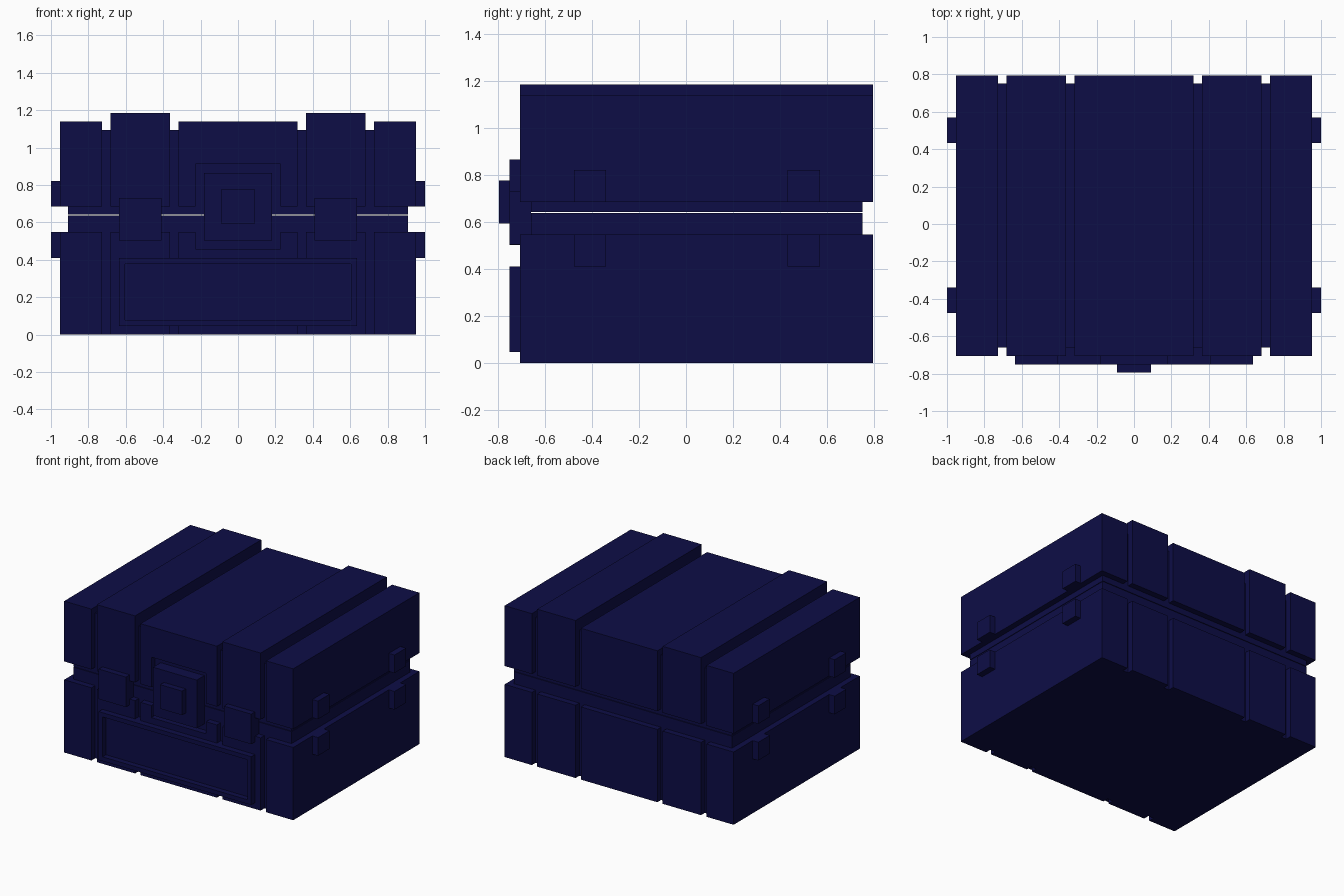
import bpy, bmesh

cube = bpy.data.objects.get("Cube")
if cube:
    bpy.data.objects.remove(cube, do_unlink=True)

NAVY = (0.004, 0.004, 0.062, 1.0)
navy = bpy.data.materials.new("dark_navy")
navy.diffuse_color = NAVY
navy.use_nodes = True
bsdf = next(n for n in navy.node_tree.nodes if n.type == 'BSDF_PRINCIPLED')
bsdf.inputs["Base Color"].default_value = NAVY
bsdf.inputs["Roughness"].default_value = 0.8

FRONT, BACK = -0.705, 0.795            # outer planks
CORE_FRONT, CORE_BACK = -0.66, 0.75    # inner body, seen in the grooves
PROUD = -0.75                          # raised fittings on the front


def finish(name, bm):
    bmesh.ops.recalc_face_normals(bm, faces=bm.faces)
    mesh = bpy.data.meshes.new(name)
    bm.to_mesh(mesh)
    bm.free()
    mesh.materials.append(navy)
    obj = bpy.data.objects.new(name, mesh)
    bpy.context.collection.objects.link(obj)
    return obj


def box_bmesh(x, y, z):
    bm = bmesh.new()
    bmesh.ops.create_cube(bm, size=1)
    for v in bm.verts:
        v.co = [lo if c < 0 else hi for c, (lo, hi) in zip(v.co, (x, y, z))]
    return bm


def box(name, x, y, z):
    return finish(name, box_bmesh(x, y, z))


def mirrored(name, x, y, z):
    box("left_" + name, x, y, z)
    box("right_" + name, (-x[1], -x[0]), y, z)


def front_slab(name, points):
    """Extrude an x-z outline from the core out to the plank face."""
    bm = bmesh.new()
    face = bm.faces.new([bm.verts.new((x, FRONT, z)) for x, z in points])
    ext = bmesh.ops.extrude_face_region(bm, geom=[face])
    for v in ext["geom"]:
        if isinstance(v, bmesh.types.BMVert):
            v.co.y = CORE_FRONT
    return finish(name, bm)


# Inner bodies of base and lid, with a hairline gap between them
box("base_core", (-0.908, 0.908), (CORE_FRONT, CORE_BACK), (0, 0.637))
box("lid_core", (-0.908, 0.908), (CORE_FRONT, CORE_BACK), (0.641, 1.093))

# Planks running front to back, separated by grooves
for label, x, top in (("outer", (0.727, 0.953), 1.139),
                      ("raised", (0.363, 0.682), 1.185)):
    mirrored(label + "_base_plank", x, (FRONT, BACK), (0, 0.547))
    mirrored(label + "_lid_plank", x, (FRONT, BACK), (0.685, top))

# Centre planks, notched at the front around the latch
box("centre_base_plank", (-0.318, 0.318), (CORE_FRONT, BACK), (0, 0.547))
box("centre_lid_plank", (-0.318, 0.318), (CORE_FRONT, BACK), (0.685, 1.139))
front_slab("centre_base_front", [
    (-0.318, 0), (0.318, 0), (0.318, 0.547), (0.228, 0.547),
    (0.228, 0.456), (-0.228, 0.456), (-0.228, 0.547), (-0.318, 0.547)])
front_slab("centre_lid_front", [
    (-0.318, 1.139), (0.318, 1.139), (0.318, 0.685), (0.228, 0.685),
    (0.228, 0.911), (-0.228, 0.911), (-0.228, 0.685), (-0.318, 0.685)])

# Latch with its button
box("latch_plate", (-0.182, 0.182), (PROUD, CORE_FRONT), (0.502, 0.865))
box("latch_button", (-0.091, 0.091), (-0.795, PROUD), (0.594, 0.775))

# Side clasps bridging base and lid
mirrored("clasp", (0.408, 0.635), (PROUD, CORE_FRONT), (0.504, 0.73))

# Front panel: a frame with a sunken middle
bm = box_bmesh((-0.635, 0.635), (PROUD, CORE_FRONT), (0.046, 0.41))
face = min(bm.faces, key=lambda f: f.calc_center_median().y)
bmesh.ops.inset_region(bm, faces=[face], thickness=0.045)
sunk = bmesh.ops.extrude_face_region(bm, geom=[face])
for v in sunk["geom"]:
    if isinstance(v, bmesh.types.BMVert):
        v.co.y = FRONT - 0.003
bmesh.ops.delete(bm, geom=[face], context='FACES_ONLY')
finish("front_panel", bm)

# Small hinge blocks on both ends
for end, y in (("front", (-0.477, -0.34)), ("back", (0.432, 0.569))):
    mirrored(end + "_lower_hinge_block", (0.95, 1.0), y, (0.41, 0.547))
    mirrored(end + "_upper_hinge_block", (0.95, 1.0), y, (0.685, 0.821))
